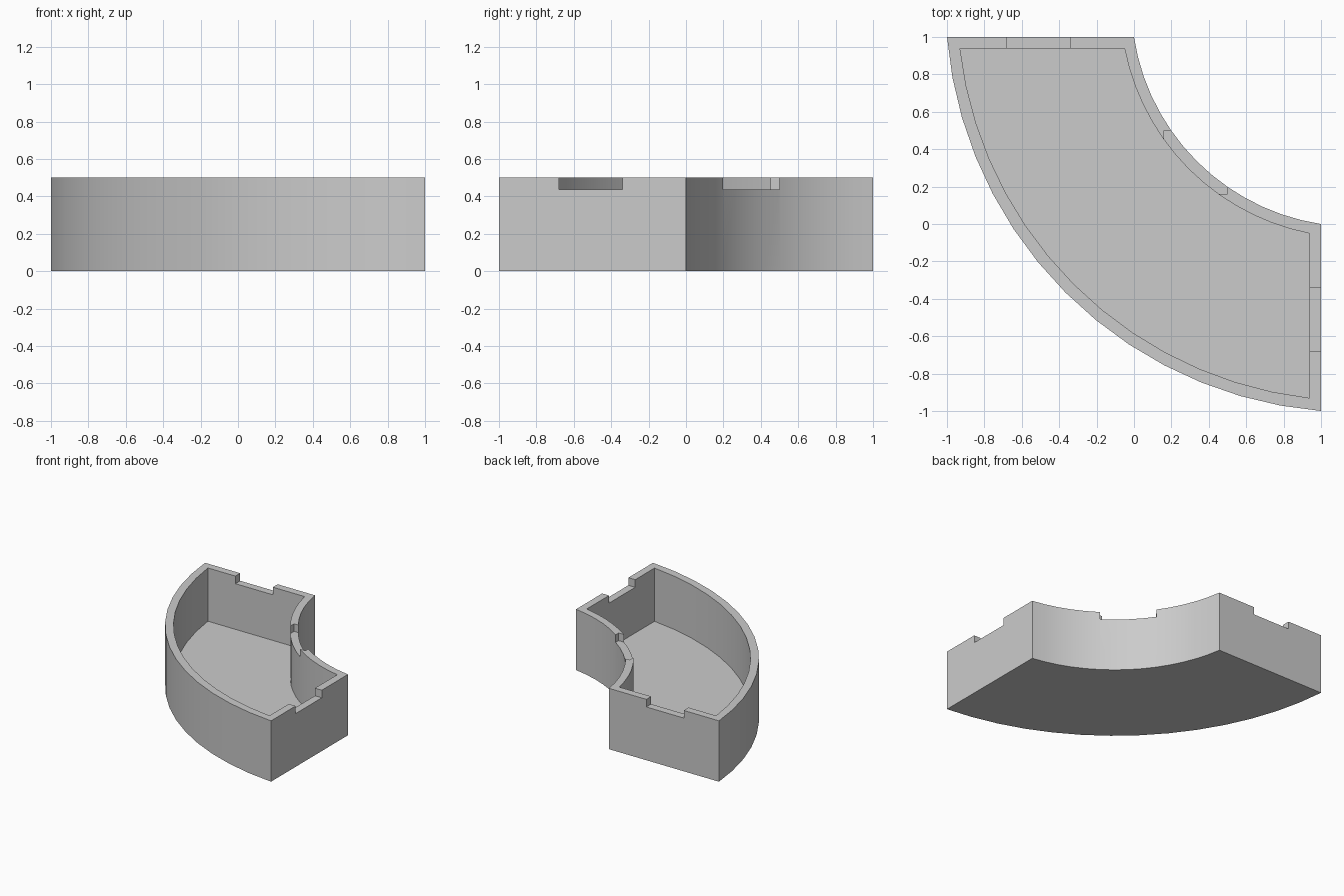
import bpy, bmesh, math

cube = bpy.data.objects.get("Cube")
if cube:
    bpy.data.objects.remove(cube, do_unlink=True)

CENTRE = 1.18     # shared x and y of the arc centres
HEIGHT = 0.5
FLOOR = 0.0625
NOTCH_Z = 0.4375
SEGMENTS = 14

grey = bpy.data.materials.new("plain grey")
grey.use_nodes = True
colour = (0.6, 0.6, 0.6, 1)
grey.diffuse_color = colour
grey.node_tree.nodes["Principled BSDF"].inputs["Base Color"].default_value = colour


def arc(radius, end):
    """Arc about the centre that starts at y = end and finishes at x = end."""
    a = math.asin((CENTRE - end) / radius)
    b = math.pi / 2 - a
    angles = [a + (b - a) * i / SEGMENTS for i in range(SEGMENTS + 1)]
    return [(CENTRE - radius * math.cos(t), CENTRE - radius * math.sin(t)) for t in angles]


def prism(name, outline, bottom, top):
    bm = bmesh.new()
    face = bm.faces.new([bm.verts.new((x, y, bottom)) for x, y in outline])
    new = bmesh.ops.extrude_face_region(bm, geom=[face])["geom"]
    verts = [v for v in new if isinstance(v, bmesh.types.BMVert)]
    bmesh.ops.translate(bm, verts=verts, vec=(0, 0, top - bottom))
    bmesh.ops.recalc_face_normals(bm, faces=bm.faces)
    mesh = bpy.data.meshes.new(name)
    bm.to_mesh(mesh)
    bm.free()
    mesh.materials.append(grey)
    obj = bpy.data.objects.new(name, mesh)
    bpy.context.collection.objects.link(obj)
    return obj


def box(name, x0, x1, y0, y1):
    return prism(name, [(x0, y0), (x1, y0), (x1, y1), (x0, y1)], NOTCH_Z, HEIGHT + 0.1)


def sector(name, inner, outer, end, bottom, top):
    return prism(name, arc(outer, end) + arc(inner, end)[::-1], bottom, top)


# Curved tray, the hollow inside it and the three rim notches
tray = sector("curved_tray", 1.194, 2.187, 1.0, 0, HEIGHT)
cutters = [
    sector("hollow", 1.254, 2.124, 0.9375, FLOOR, HEIGHT + 0.1),
    box("back_notch", -0.68, -0.34, 0.9, 1.1),
    box("side_notch", 0.9, 1.1, -0.68, -0.34),
    box("inner_notch", 0.16, 0.5, 0.16, 0.5),
]

bpy.ops.object.select_all(action="DESELECT")
tray.select_set(True)
bpy.context.view_layer.objects.active = tray
for cutter in cutters:
    cutter.hide_render = True
    cut = tray.modifiers.new(cutter.name, "BOOLEAN")
    cut.operation = "DIFFERENCE"
    cut.solver = "EXACT"
    cut.object = cutter
    bpy.ops.object.modifier_apply(modifier=cut.name)
    bpy.data.objects.remove(cutter, do_unlink=True)

bpy.ops.object.shade_smooth_by_angle(angle=math.radians(30))
